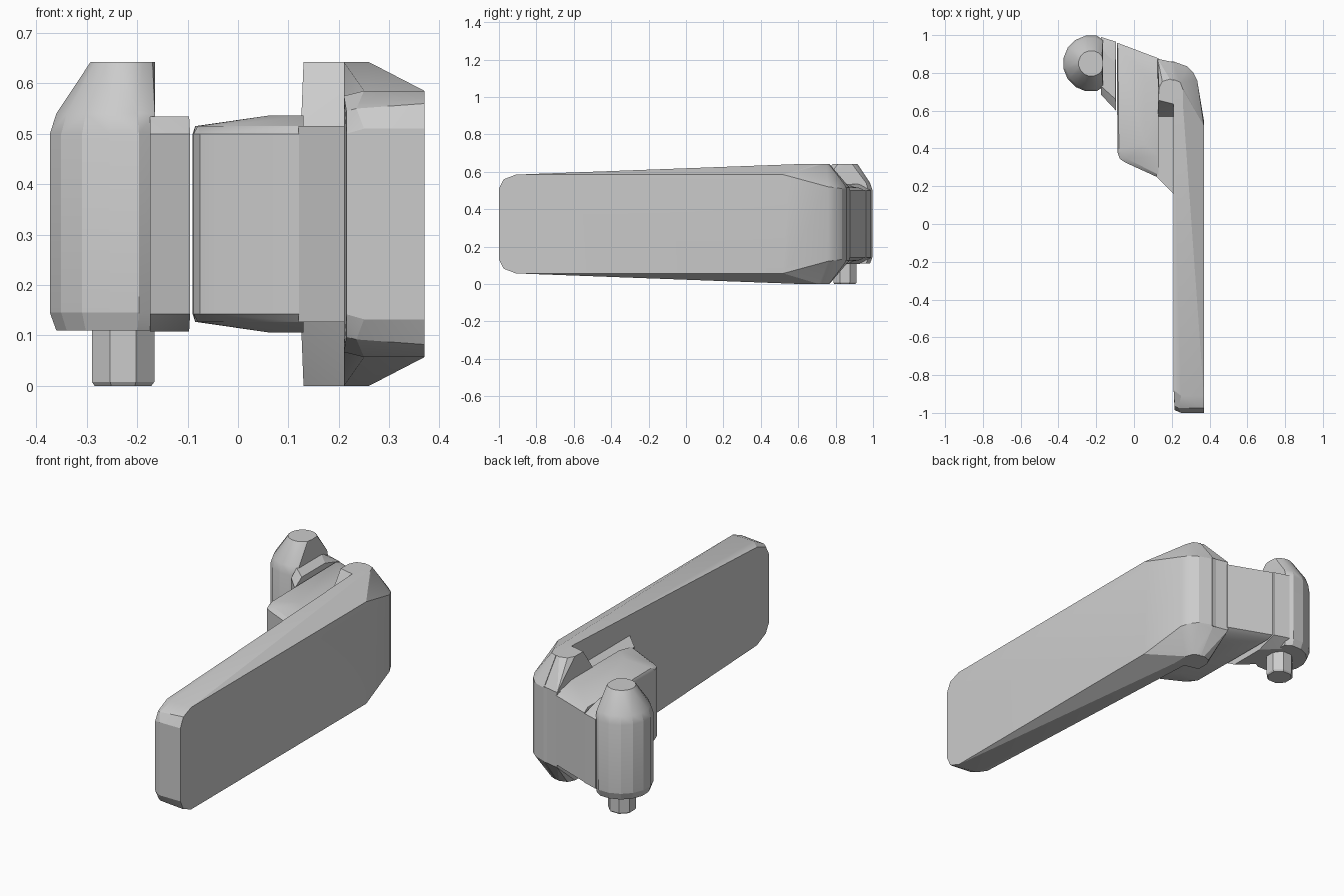
import bpy, bmesh, math

if "Cube" in bpy.data.objects:
    bpy.data.objects.remove(bpy.data.objects["Cube"])

MID = 0.321  # height of the horizontal symmetry plane


def hull(name, pts, mirror=True):
    """Convex faceted solid; points may be mirrored about the mid height."""
    bm = bmesh.new()
    for x, y, z in pts:
        bm.verts.new((x, y, z))
        if mirror:
            bm.verts.new((x, y, 2 * MID - z))
    bmesh.ops.remove_doubles(bm, verts=bm.verts[:], dist=0.0005)
    bmesh.ops.convex_hull(bm, input=bm.verts[:])
    loose = [v for v in bm.verts if not v.link_faces]
    bmesh.ops.delete(bm, geom=loose, context='VERTS')
    bmesh.ops.dissolve_limit(bm, angle_limit=math.radians(1),
                             verts=bm.verts[:], edges=bm.edges[:])
    bmesh.ops.recalc_face_normals(bm, faces=bm.faces[:])
    me = bpy.data.meshes.new(name)
    bm.to_mesh(me)
    bm.free()
    ob = bpy.data.objects.new(name, me)
    bpy.context.collection.objects.link(ob)
    bpy.ops.object.select_all(action='DESELECT')
    ob.select_set(True)
    bpy.context.view_layer.objects.active = ob
    bpy.ops.object.shade_smooth_by_angle(angle=math.radians(20))
    return ob


def at(z, outline):
    return [(x, y, z) for x, y in outline]


def rings(cx, cy, n, profile, xmax=9):
    """Stacked circles (radius, z), flattened at x = xmax."""
    return [(min(cx + r * math.cos(2 * math.pi * (i + .5) / n), xmax),
             cy + r * math.sin(2 * math.pi * (i + .5) / n), z)
            for r, z in profile for i in range(n)]


# Long lever: flat outer face, inner face swelling toward the head
outer = [(.37, -1, .51), (.37, -.975, .56), (.37, -.91, .585),
         (.37, .52, .585), (.37, .55, .54)]
inner = [(.25, -1, .51), (.215, -.985, .50), (.215, -.96, .545),
         (.235, -.975, .55), (.25, -.91, .585), (.21, -.88, .575),
         (.21, .62, .642), (.26, .62, .642), (.26, .71, .642),
         (.245, .75, .642), (.21, .765, .642)]
head = [(.355, .64, .53), (.335, .76, .52), (.315, .80, .515),
        (.28, .835, .51), (.21, .86, .51), (.21, .85, .53)]
hull("lever", outer + inner + head)

# Raised pivot boss between lever and arm
cap = [(.13, .655), (.132, .72), (.15, .755), (.19, .767), (.24, .75),
       (.25, .70), (.21, .635)]
base = [(.125, .57), (.125, .875), (.215, .855), (.215, .57)]
hull("pivot_boss", at(.642, cap) + at(.515, base))

# Arm block with bevelled rim and a slightly crowned top
arm = [(-.09, .96), (.13, .877), (.13, .245), (-.045, .325),
       (-.075, .345), (-.088, .38)]
rim = [(-.085, .925), (.13, .85), (.13, .26), (-.035, .345), (-.08, .40)]
crown = [(.06, .78), (.13, .76), (.13, .36), (.06, .42)]
hull("arm", at(.50, arm) + at(.515, rim) + at(.536, crown))

# Tapered web joining the arm to the lever
web = [(.12, .25), (.215, .155), (.215, .86), (.12, .86)]
hull("arm_web", at(.515, web))

# Neck between arm and barrel
neck = [(-.175, .685), (-.095, .60), (-.095, .965), (-.175, .99)]
neck_top = [(-.175, .73), (-.097, .66), (-.097, .85), (-.175, .93)]
hull("neck", at(.50, neck) + at(.534, neck_top))

# Upright barrel with conical top
hull("barrel", rings(-.226, .85, 16, [(.137, .11), (.15, .145), (.15, .50),
                                      (.137, .54), (.068, .642)], -.165),
     mirror=False)

# Locating pin under the barrel
hull("pin", rings(-.228, .85, 8, [(.061, 0), (.067, .008), (.067, .13)]),
     mirror=False)
